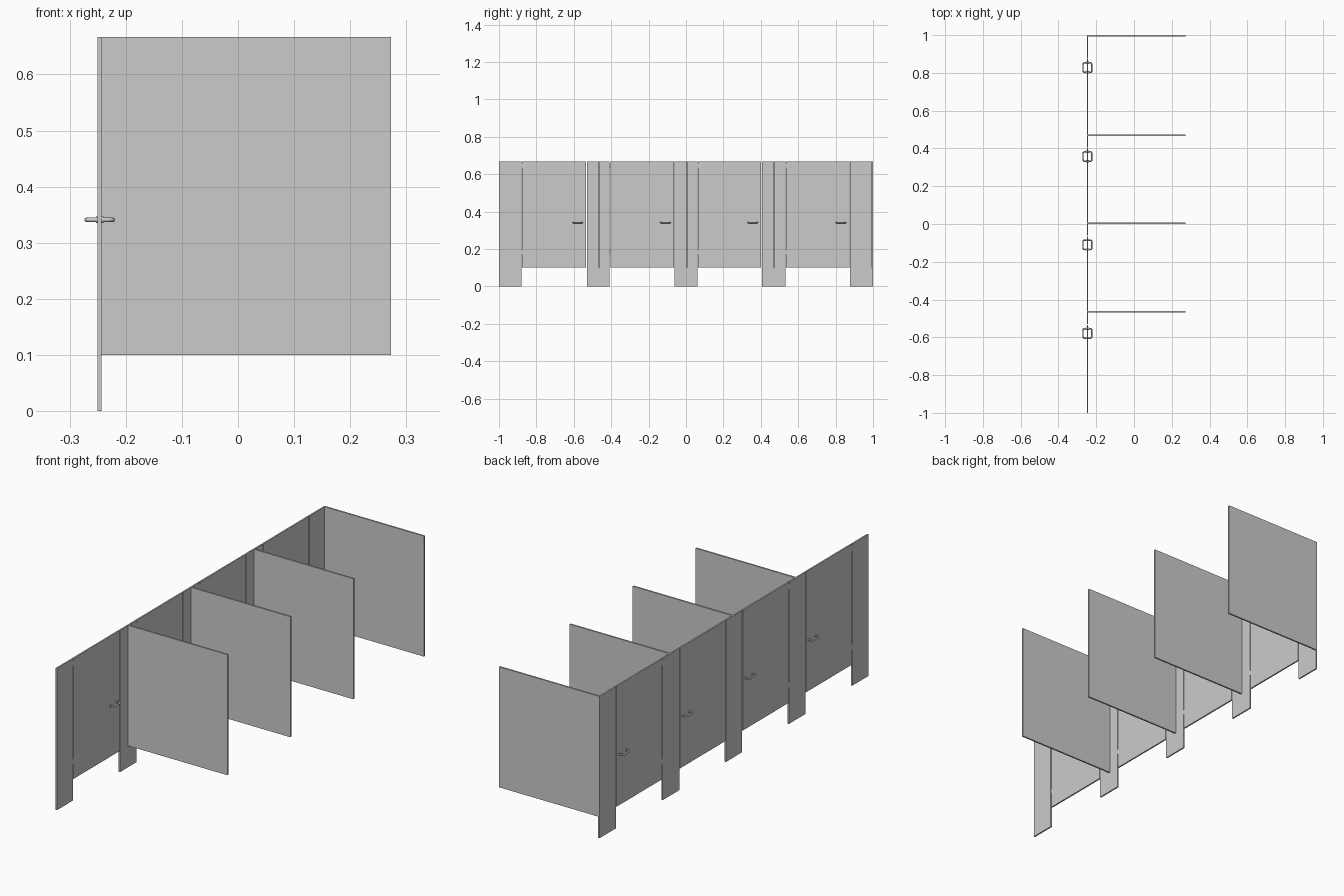
import bpy
from mathutils import Vector

if "Cube" in bpy.data.objects:
    bpy.data.objects.remove(bpy.data.objects["Cube"])

TOP, DOOR_Z = 0.667, 0.1
X0, X1 = -0.25, -0.243
XM = (X0 + X1) / 2
GAP = 0.004


def box(name, lo, hi):
    bpy.ops.mesh.primitive_cube_add(size=1, location=[(a + b) / 2 for a, b in zip(lo, hi)])
    o = bpy.context.object
    o.name = name
    o.scale = [b - a for a, b in zip(lo, hi)]
    bpy.ops.object.transform_apply(location=False, rotation=False, scale=True)
    return o


def cylinder(name, loc, r, depth, rot=(0, 0, 0), verts=16):
    bpy.ops.mesh.primitive_cylinder_add(vertices=verts, radius=r, depth=depth,
                                        location=loc, rotation=rot)
    bpy.context.object.name = name
    bpy.ops.object.shade_smooth_by_angle()


def handle(name, y, side):
    # U-shaped pull with rounded corners, swept as a round tube
    face = X1 if side > 0 else X0
    out = XM + side * 0.0235
    pts = [(face, -0.025), (out - side * 0.008, -0.025), (out - side * 0.002, -0.023),
           (out, -0.017)]
    pts += [(x, -d) for x, d in reversed(pts)]
    cu = bpy.data.curves.new(name, 'CURVE')
    cu.dimensions = '3D'
    cu.bevel_depth = 0.004
    cu.bevel_resolution = 2
    cu.use_fill_caps = True
    sp = cu.splines.new('POLY')
    sp.points.add(len(pts) - 1)
    for p, (x, d) in zip(sp.points, pts):
        p.co = (x, y + d, 0.341, 1)
    bpy.context.collection.objects.link(bpy.data.objects.new(name, cu))
    # mounting collars
    for d in (-0.025, 0.025):
        cylinder(name + "_collar", (face + side * 0.0015, y + d, 0.341), 0.006, 0.004,
                 (0, 1.5708, 0))


# floor-standing pilasters
pilasters = [(-1, -0.88), (-0.53, -0.408), (-0.061, 0.061), (0.406, 0.531), (0.877, 1)]
for a, b in pilasters:
    box("pilaster", (X0, a, 0), (X1, b, TOP))

# doors with hinges on the low-y side and pulls on the high-y side
for (_, a), (b, _) in zip(pilasters, pilasters[1:]):
    box("door", (X0, a + GAP, DOOR_Z), (X1, b - GAP, TOP))
    for z in (0.183, 0.646):
        cylinder("hinge", (XM, a + GAP / 2, z), 0.0036, 0.024)
    for side in (-1, 1):
        handle("door_handle", b - 0.049, side)

# side partitions
for y in (-0.465, 0.003, 0.471, 0.996):
    box("partition", (X1, y - 0.004, DOOR_Z), (0.273, y + 0.004, TOP))
